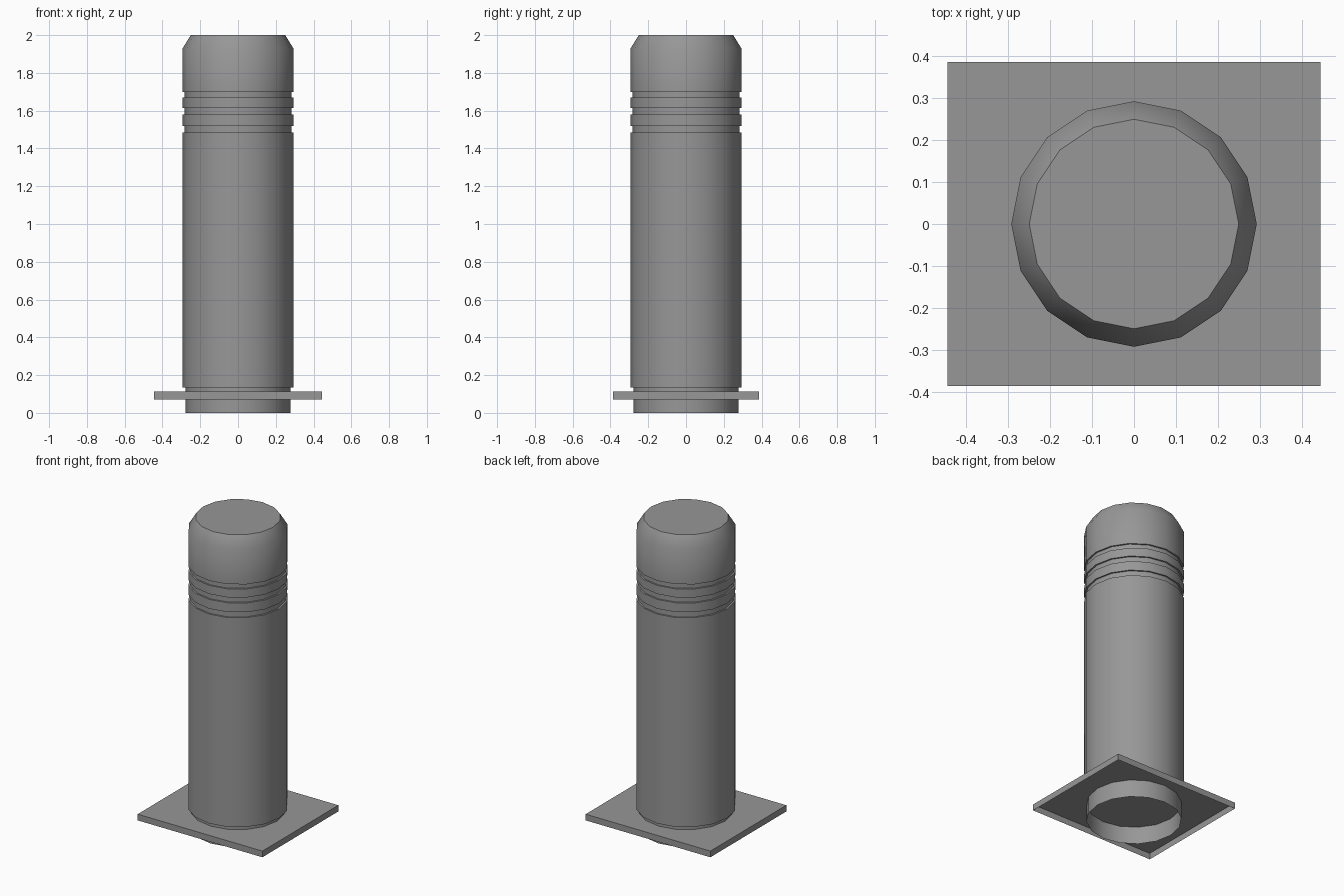
import bpy, bmesh, math

if "Cube" in bpy.data.objects:
    bpy.data.objects.remove(bpy.data.objects["Cube"])

SIDES = 16
BODY_R, GROOVE_R, FOOT_R, TOP_R = 0.293, 0.283, 0.278, 0.25

grey = bpy.data.materials.new("concrete grey")
grey.use_nodes = True
colour = (0.31, 0.31, 0.31, 1)
grey.diffuse_color = colour
grey.node_tree.nodes["Principled BSDF"].inputs["Base Color"].default_value = colour


def finish(name, bm):
    bmesh.ops.recalc_face_normals(bm, faces=bm.faces[:])
    mesh = bpy.data.meshes.new(name)
    bm.to_mesh(mesh)
    bm.free()
    mesh.materials.append(grey)
    obj = bpy.data.objects.new(name, mesh)
    bpy.context.collection.objects.link(obj)
    return obj


# Post: lathed profile, open at the foot and capped at the top
profile = [(FOOT_R, 0), (FOOT_R, 0.135), (BODY_R, 0.135)]
for low, high in ((1.485, 1.52), (1.58, 1.615), (1.67, 1.70)):
    profile += [(BODY_R, low), (GROOVE_R, low), (GROOVE_R, high), (BODY_R, high)]
profile += [(BODY_R, 1.93), (TOP_R, 2.0)]

bm = bmesh.new()
rings = []
for r, z in profile:
    angles = [math.tau * i / SIDES for i in range(SIDES)]
    rings.append([bm.verts.new((r * math.cos(a), r * math.sin(a), z)) for a in angles])
for a, b in zip(rings, rings[1:]):
    for i in range(SIDES):
        j = (i + 1) % SIDES
        bm.faces.new((a[i], a[j], b[j], b[i]))
bm.faces.new(rings[-1])
post = finish("post", bm)
bpy.ops.object.select_all(action="DESELECT")
post.select_set(True)
bpy.context.view_layer.objects.active = post
bpy.ops.object.shade_smooth_by_angle(angle=math.radians(35))

# Ground plate: shallow box open underneath
bm = bmesh.new()
bmesh.ops.create_cube(bm, size=1)
for v in bm.verts:
    v.co = (v.co.x * 0.89, v.co.y * 0.774, v.co.z * 0.04 + 0.092)
bm.normal_update()
bmesh.ops.delete(bm, geom=[f for f in bm.faces if f.normal.z < -0.5], context="FACES_ONLY")
finish("ground_plate", bm)
